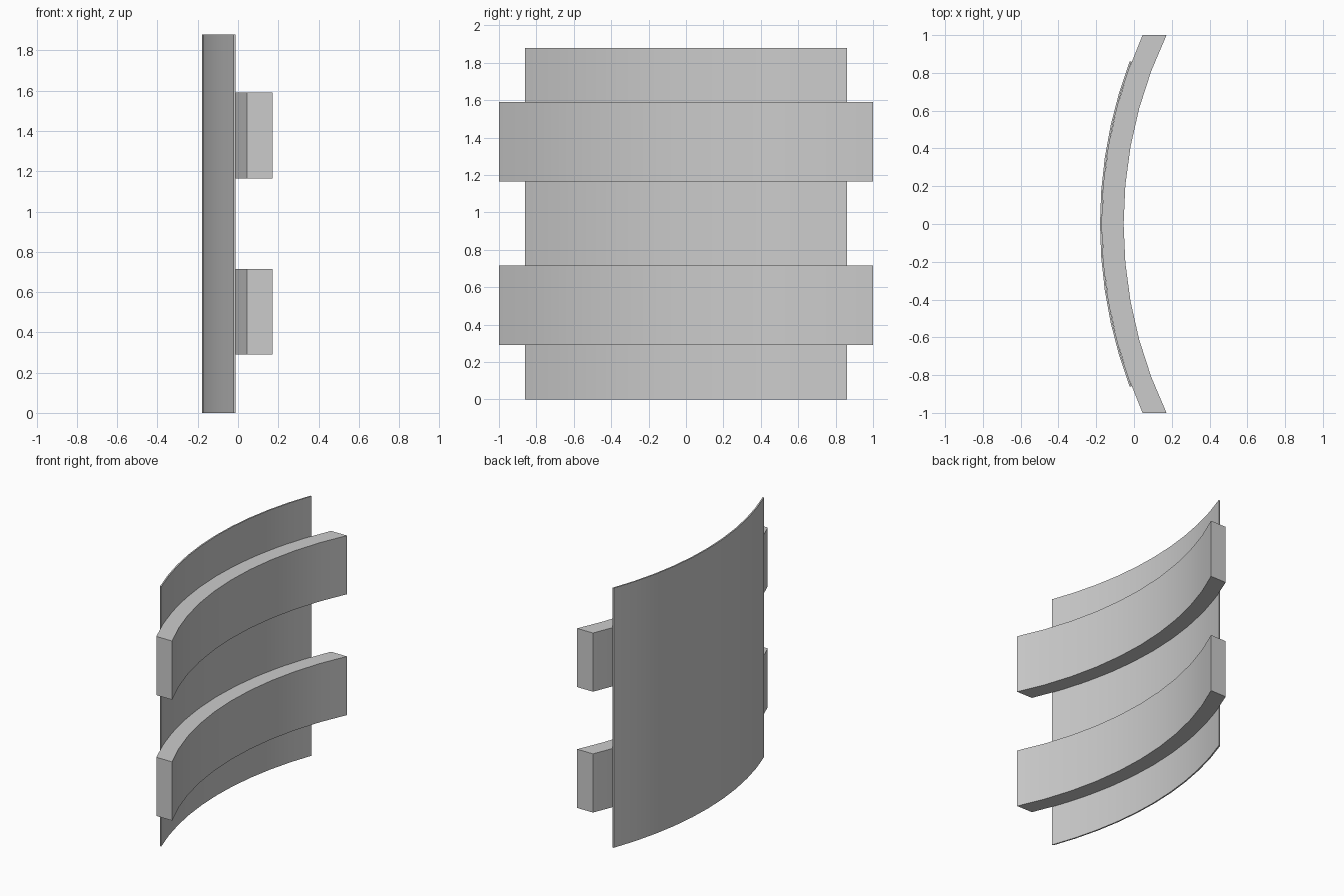
import bpy
import bmesh
from math import asin, cos, sin

cube = bpy.data.objects.get("Cube")
if cube:
    bpy.data.objects.remove(cube, do_unlink=True)

CENTRE_X = 2.26   # axis shared by all the arcs
CONTACT = 2.43    # radius where the bands meet the panel
SEGMENTS = 10

grey = bpy.data.materials.new("light grey")
grey.use_nodes = True
colour = (0.6, 0.6, 0.6, 1)
grey.diffuse_color = colour
grey.node_tree.nodes["Principled BSDF"].inputs["Base Color"].default_value = colour


def arc(radius, half_width):
    """Points along an arc whose ends lie at y = +/- half_width."""
    end = asin(half_width / radius)
    angles = [end * (2 * i / SEGMENTS - 1) for i in range(SEGMENTS + 1)]
    return [(CENTRE_X - radius * cos(a), radius * sin(a)) for a in angles]


def curved_slab(name, inner, outer, half_width, bottom, top):
    """Extrude a curved strip upwards, with its ends cut square to y."""
    bm = bmesh.new()
    rows = [[bm.verts.new((x, y, bottom)) for x, y in arc(r, half_width)]
            for r in (inner, outer)]
    for i in range(SEGMENTS):
        bm.faces.new((rows[0][i], rows[0][i + 1], rows[1][i + 1], rows[1][i]))
    grown = bmesh.ops.extrude_face_region(bm, geom=bm.faces[:], use_keep_orig=True)
    raised = [v for v in grown["geom"] if isinstance(v, bmesh.types.BMVert)]
    bmesh.ops.translate(bm, verts=raised, vec=(0, 0, top - bottom))
    bmesh.ops.recalc_face_normals(bm, faces=bm.faces[:])
    mesh = bpy.data.meshes.new(name)
    bm.to_mesh(mesh)
    bm.free()
    mesh.materials.append(grey)
    obj = bpy.data.objects.new(name, mesh)
    bpy.context.collection.objects.link(obj)
    bpy.ops.object.select_all(action="DESELECT")
    obj.select_set(True)
    bpy.context.view_layer.objects.active = obj
    bpy.ops.object.shade_smooth_by_angle()
    return obj


# Thin curved panel
curved_slab("curved_panel", CONTACT, CONTACT + 0.01, 0.86, 0, 1.88)

# Two thick bands on the hollow side
for name, bottom in (("lower_band", 0.29), ("upper_band", 1.165)):
    curved_slab(name, CONTACT - 0.115, CONTACT, 1, bottom, bottom + 0.425)
